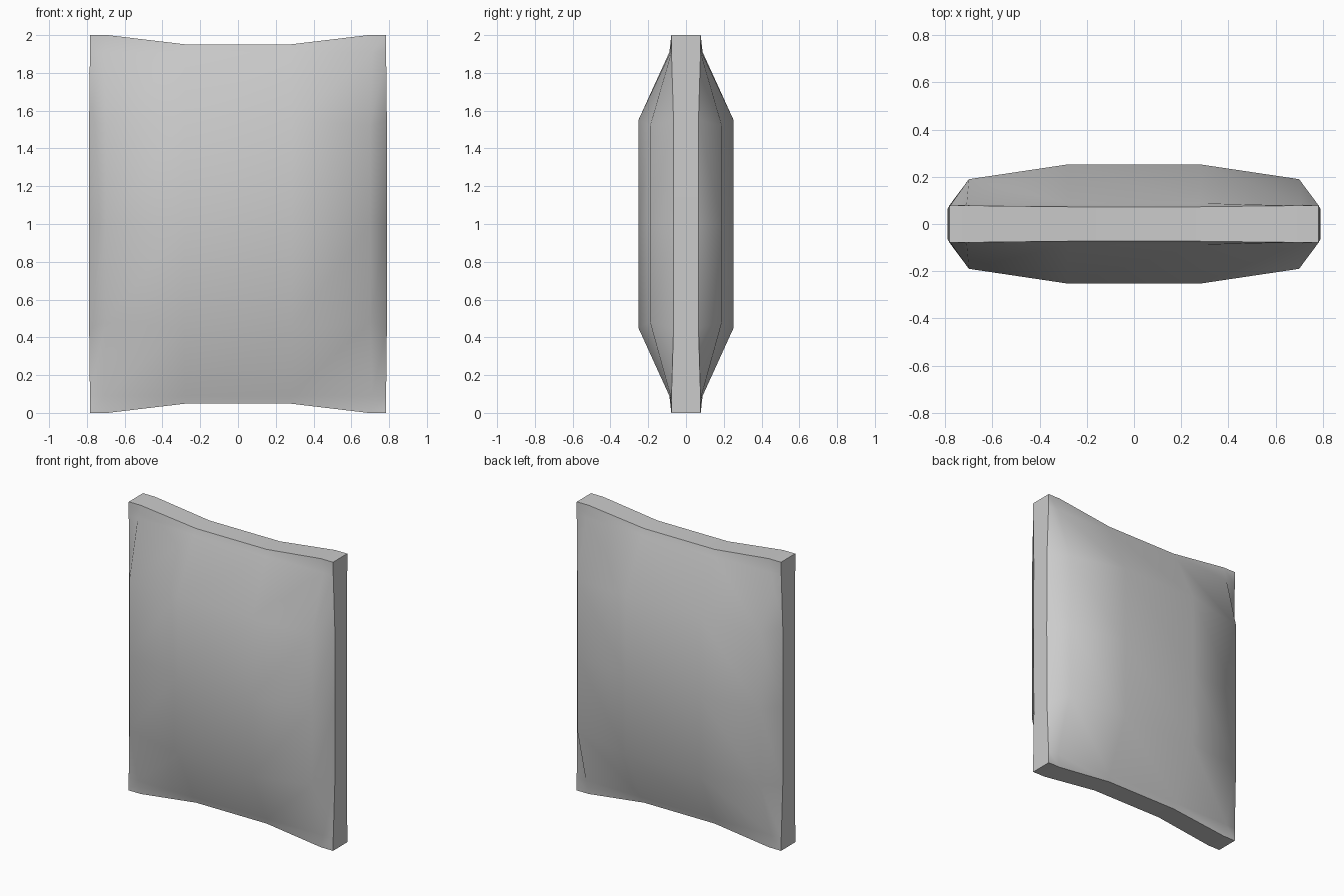
import bpy, bmesh

if "Cube" in bpy.data.objects:
    bpy.data.objects.remove(bpy.data.objects["Cube"])

# Columns (right half) and rows (upper half) of the padded panel, edge to centre.
# Each entry is (x, z above centre, half thickness).
upper_right = [
    [(0.783, 1.0, 0.078), (0.69, 1.0, 0.078), (0.27, 0.95, 0.073)],
    [(0.784, 0.91, 0.077), (0.71, 0.91, 0.082), (0.28, 0.91, 0.088)],
    [(0.788, 0.55, 0.066), (0.70, 0.52, 0.19), (0.285, 0.55, 0.252)],
    [(0.79, 0.0, 0.066), (0.70, 0.0, 0.19), (0.285, 0.0, 0.252)],
]

# Mirror to a full grid: left to right, bottom to top
rows = [[(-x, z, t) for x, z, t in r] + r[::-1] for r in upper_right]
rows = [[(x, -z, t) for x, z, t in r] for r in rows[:3]] + rows[::-1]
nr, nc = len(rows), len(rows[0])

bm = bmesh.new()


def padded_face(side):
    grid = [[bm.verts.new((x, side * t, z + 1)) for x, z, t in r] for r in rows]
    for i in range(nr - 1):
        for j in range(nc - 1):
            bm.faces.new((grid[i][j], grid[i][j + 1],
                          grid[i + 1][j + 1], grid[i + 1][j]))
    return (grid[0][:] + [g[-1] for g in grid[1:]] + grid[-1][-2::-1]
            + [g[0] for g in grid[-2:0:-1]])


# Front and back cushioned faces, joined by a flat rim
front, back = padded_face(-1), padded_face(1)
n = len(front)
rim = [bm.faces.new((front[k], front[(k + 1) % n], back[(k + 1) % n], back[k]))
       for k in range(n)]
bmesh.ops.recalc_face_normals(bm, faces=bm.faces[:])

# Smooth shading with crisp rim borders and corners
for f in bm.faces:
    f.smooth = True
rim_set = set(rim)
for e in bm.edges:
    in_rim = sum(f in rim_set for f in e.link_faces)
    if in_rim == 1 or (in_rim == 2 and e.calc_face_angle() > 0.6):
        e.smooth = False

mesh = bpy.data.meshes.new("cushion_panel")
bm.to_mesh(mesh)
bm.free()
panel = bpy.data.objects.new("cushion_panel", mesh)
bpy.context.collection.objects.link(panel)
